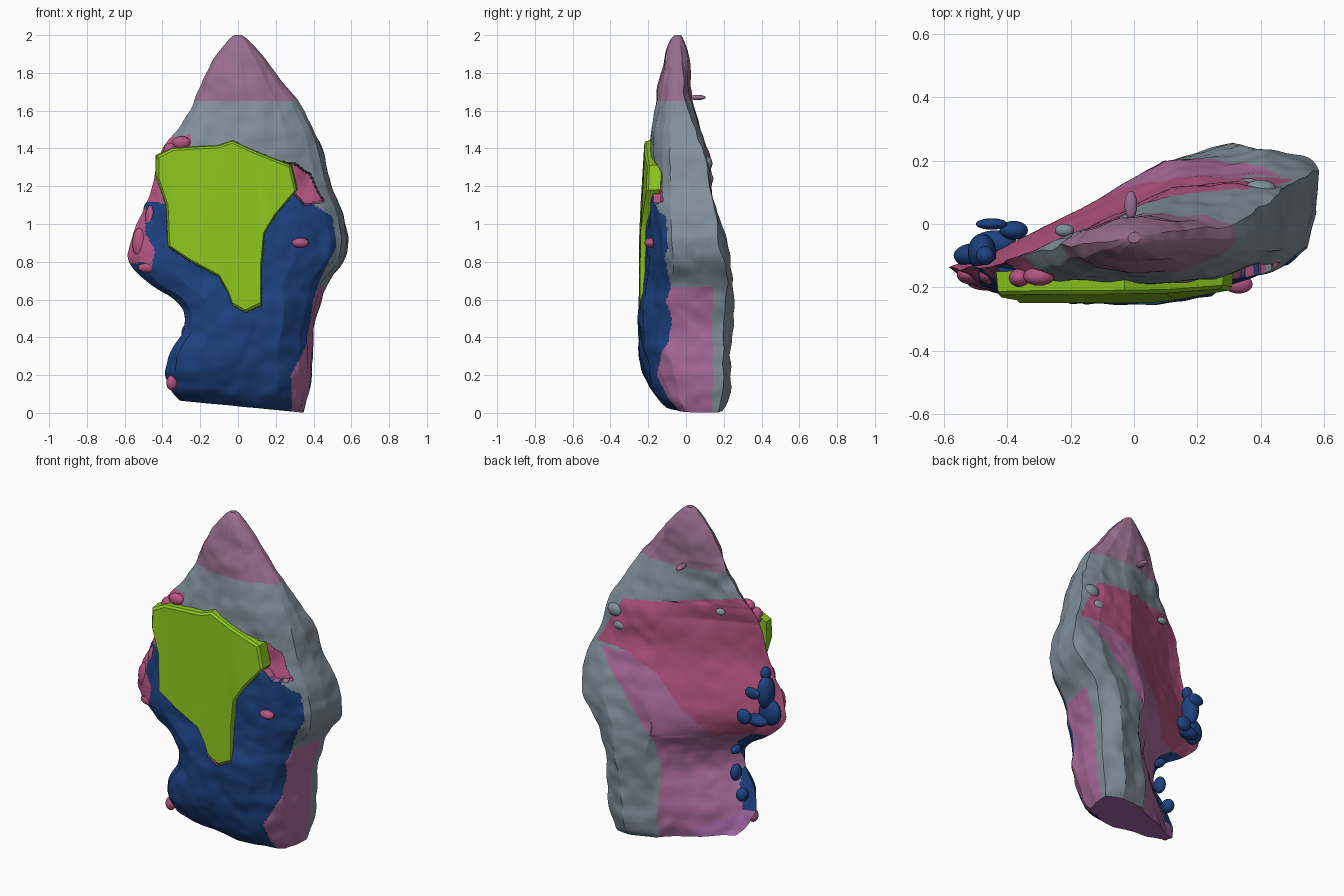
import bpy, bmesh
from mathutils import Vector, Matrix, noise

if "Cube" in bpy.data.objects:
    bpy.data.objects.remove(bpy.data.objects["Cube"])

COL = {"slate": (.22, .28, .33, 1), "mauve": (.32, .16, .27, 1), "blue": (.012, .055, .22, 1),
       "green": (.26, .56, .012, 1), "pink": (.46, .09, .22, 1), "orchid": (.42, .15, .34, 1),
       "violet": (.36, .13, .38, 1)}
MATS = {}
for k, c in COL.items():
    MATS[k] = bpy.data.materials.new(k)
    MATS[k].diffuse_color = c


def finish(bm, name, mat, angle=.6):
    me = bpy.data.meshes.new(name)
    bm.to_mesh(me)
    bm.free()
    ob = bpy.data.objects.new(name, me)
    bpy.context.collection.objects.link(ob)
    me.materials.append(MATS[mat])
    bpy.ops.object.select_all(action='DESELECT')
    ob.select_set(True)
    bpy.context.view_layer.objects.active = ob
    bpy.ops.object.shade_smooth_by_angle(angle=angle)
    return ob


def inside(poly, x, z):
    hit = False
    for (x1, z1), (x2, z2) in zip(poly, poly[1:] + poly[:1]):
        if (z1 > z) != (z2 > z) and x < x1 + (z - z1) * (x2 - x1) / (z2 - z1):
            hit = not hit
    return hit


# silhouette: z, left x, right x, front y, back y
ROWS = [(0, -.31, .34, -.10, .20), (.06, -.36, .36, -.17, .23), (.2, -.39, .39, -.225, .23),
        (.33, -.36, .39, -.25, .235), (.46, -.27, .40, -.255, .24), (.58, -.30, .43, -.25, .25),
        (.68, -.47, .46, -.24, .25), (.8, -.60, .565, -.23, .24), (.9, -.57, .59, -.225, .22),
        (1.05, -.51, .56, -.22, .18), (1.15, -.47, .51, -.215, .15), (1.3, -.44, .475, -.20, .14),
        (1.41, -.40, .45, -.19, .12), (1.48, -.33, .415, -.18, .09), (1.6, -.25, .35, -.165, .06),
        (1.66, -.235, .31, -.15, .045), (1.8, -.17, .20, -.135, .025), (1.9, -.11, .12, -.115, .015),
        (1.97, -.06, .065, -.09, -.005), (2.0, -.02, .02, -.06, -.025)]
# cross-sections (0..1 across, 0..1 front to back): wedge for the body, lens for the tip
WEDGE = [(0, .2), (.06, .08), (.2, 0), (.5, 0), (.76, .07), (.91, .22), (.97, .34), (1, .6),
         (1, .92), (.85, 1), (.6, .91), (.35, .58), (.1, .27)]
LENS = [(0, .45), (.06, .25), (.2, .08), (.5, 0), (.8, .08), (.93, .25), (.97, .36), (1, .5),
        (.99, .7), (.85, .9), (.6, 1), (.35, .93), (.1, .7)]
# region outlines in x, z
GREEN = [(-.43, 1.36), (-.35, 1.4), (-.1, 1.415), (-.03, 1.44), (.1, 1.38), (.28, 1.31), (.31, 1.18),
         (.2, 1.05), (.14, .95), (.125, .78), (.125, .57), (.04, .53), (-.03, .57), (-.05, .63),
         (-.1, .72), (-.25, .8), (-.37, .88), (-.38, 1.1), (-.43, 1.25)]
BLUE = [(-.7, -.1), (-.7, .77), (-.5, .8), (-.46, .76), (-.44, .86), (-.49, .95), (-.49, 1.12), (-.3, 1.1),
        (.25, 1.12), (.33, 1.18), (.37, 1.12), (.5, 1.04), (.52, .88), (.44, .72), (.4, .6),
        (.36, .35), (.28, .2), (.29, -.1)]
CHIP = [(.2, 1.33), (.29, 1.32), (.38, 1.26), (.45, 1.12), (.36, 1.1), (.3, 1.15)]
FLAKE = [(.5, 1.12), (.3, 1.11), (.1, 1.02), (-.03, .85), (-.2, .66), (-.7, .71), (-.7, 1.5),
         (-.3, 1.5), (.35, 1.4), (.42, 1.28)]
RIDGE = [(.5, 1.13), (.33, .93), (.2, .78), (.1, .65), (.07, .45), (.06, -.1), (.8, -.1), (.8, 1.13)]


def region(seg, x, y, z):
    if z > 1.65:
        return "tip"
    if seg < 6:
        if inside(GREEN, x, z):
            return "covered"
        if inside(CHIP, x, z):
            return "back_flake"
        if inside(BLUE, x, z):
            return "front_slab"
        if x < -.25 and z < 1.45 + .04 * noise.noise((x * 14, 0, z * 14)):
            return "back_flake"
        return "stone_core" if z > .67 else "lower_facet"
    if seg < 8:
        return "lower_facet" if z < .67 and y < .14 else "stone_core"
    if inside(FLAKE, x, z):
        return "back_flake"
    if inside(RIDGE, x, z) or z > 1.1:
        return "stone_core"
    if seg == 12 and .2 < z < .7 and x < -.27 + .04 * noise.noise((0, 3, z * 12)):
        return "front_slab"
    return "base_facet" if z < .05 - .42 * x else "lower_facet"


def row_at(z):
    z = min(2, max(0, z))
    for a, b in zip(ROWS, ROWS[1:]):
        if z <= b[0]:
            f = (z - a[0]) / (b[0] - a[0])
            return [p + (q - p) * f for p, q in zip(a, b)]


def soft_row(z):
    e = min(.04, z, 2 - z)
    return [sum(v) / 5 for v in zip(*(row_at(z + k * e / 2) for k in range(-2, 3)))]


# sample positions round the section, spaced by length
samples = []
for i, a in enumerate(WEDGE):
    b = WEDGE[(i + 1) % 13]
    n = max(3, round((((b[0] - a[0]) * 1.1) ** 2 + ((b[1] - a[1]) * .45) ** 2) ** .5 * 105))
    samples += [(i, k / n) for k in range(n)]
N, M = len(samples), 240

# one chipped stone surface
pts = []
for r in range(M + 1):
    z0 = 2 * r / M
    _, xl, xr, yf, yb = soft_row(z0)
    w = min(1, max(0, (1.7 - z0) / .35))
    for seg, f in samples:
        j = (seg + 1) % 13
        s, t = [w * (WEDGE[seg][k] * (1 - f) + WEDGE[j][k] * f)
                + (1 - w) * (LENS[seg][k] * (1 - f) + LENS[j][k] * f) for k in (0, 1)]
        x, y = xl + s * (xr - xl), yf + t * (yb - yf)
        z = z0 + .07 * (.36 - x) / .72 * max(0, 1 - z0 / .25)
        p = Vector((x, y, z))
        amp = min(1, (2 - z0) * 6) * (.45 if seg >= 10 and .65 < z < 1.45 else 1)
        d = noise.noise_vector(p * 5) * .018 + noise.noise_vector(p * 13) * .009
        p.x += d.x * amp * .8
        p.y += d.y * amp
        if seg < 6 and inside(CHIP, x, z):
            p.y += .035
        pts.append(p)

# split the surface into its parts
groups = {}
for r in range(M):
    for c in range(N):
        q = (r * N + c, r * N + (c + 1) % N, (r + 1) * N + (c + 1) % N, (r + 1) * N + c)
        m = (pts[q[0]] + pts[q[2]]) / 2
        groups.setdefault(region(samples[c][0], *m), []).append(q)
groups.setdefault("tip", []).append(tuple(M * N + c for c in range(N)))
groups.setdefault("base_facet", []).append(tuple(reversed(range(N))))

PARTS = {"tip": "mauve", "stone_core": "slate", "front_slab": "blue", "back_flake": "pink",
         "lower_facet": "orchid", "base_facet": "violet"}
for name, mat in PARTS.items():
    bm, vm = bmesh.new(), {}
    for q in groups.get(name, []):
        for i in q:
            if i not in vm:
                vm[i] = bm.verts.new(pts[i])
        bm.faces.new([vm[i] for i in q])
    finish(bm, name, mat)

# flat green panel standing proud of the front
bm = bmesh.new()
rings = []
for grow, depth in ((.97, 0), (1, .012), (1.015, .075)):
    rings.append([bm.verts.new((-.05 + (x + .05) * grow,
                                -.25 + max(0, z - .95) * .06 + max(0, x - .05) * .1 + depth,
                                1.05 + (z - 1.05) * grow)) for x, z in GREEN])
bm.faces.new(rings[0])
for a, b in zip(rings, rings[1:]):
    for i in range(len(a)):
        k = (i + 1) % len(a)
        bm.faces.new((a[i], a[k], b[k], b[i]))
bmesh.ops.triangulate(bm, faces=[f for f in bm.faces if len(f.verts) > 4])
bmesh.ops.recalc_face_normals(bm, faces=bm.faces)
if sum(f.normal.y * f.calc_area() for f in bm.faces) > 0:
    bmesh.ops.reverse_faces(bm, faces=bm.faces)
finish(bm, "front_panel", "green")


def blobs(name, mat, items):
    bm = bmesh.new()
    for loc, size in items:
        bmesh.ops.create_icosphere(bm, subdivisions=3, radius=1,
                                   matrix=Matrix.Translation(loc) @ Matrix.Diagonal((*size, 1)))
    finish(bm, name, mat, 1.2)


# blue lumps on the back left edge
blobs("back_lumps", "blue", [
    ((-.48, -.09, .97), (.045, .06, .10)), ((-.50, -.10, .85), (.07, .04, .08)),
    ((-.45, .0, .99), (.05, .018, .035)), ((-.38, -.02, .82), (.045, .03, .045)),
    ((-.44, -.06, .80), (.07, .04, .035)), ((-.47, -.10, 1.08), (.03, .03, .04)),
    ((-.27, -.10, .56), (.025, .04, .025)), ((-.27, -.10, .42), (.03, .04, .05)),
    ((-.32, -.09, .30), (.035, .04, .04))])
# pink lumps on the left edge and front
blobs("edge_lumps", "pink", [
    ((-.30, -.165, 1.43), (.05, .03, .035)), ((-.36, -.17, 1.38), (.035, .03, .05)),
    ((-.52, -.16, .90), (.04, .03, .08)), ((-.47, -.18, .77), (.06, .03, .03)),
    ((-.46, -.16, 1.03), (.03, .03, .07)), ((.33, -.19, .90), (.045, .03, .026)),
    ((-.35, -.15, .16), (.03, .03, .04))])
# slate chips on the back flake and the small back stub
blobs("back_chips", "slate", [((.36, .12, 1.24), (.04, .025, .03)), ((.40, .11, 1.32), (.05, .03, .04)),
                              ((-.22, -.02, 1.42), (.03, .02, .02))])
blobs("back_stub", "mauve", [((-.01, .06, 1.67), (.02, .045, .014))])

for m in bpy.data.materials:
    if m.users and not m.is_grease_pencil:
        m.use_nodes = True
        m.node_tree.nodes["Principled BSDF"].inputs["Base Color"].default_value = m.diffuse_color
